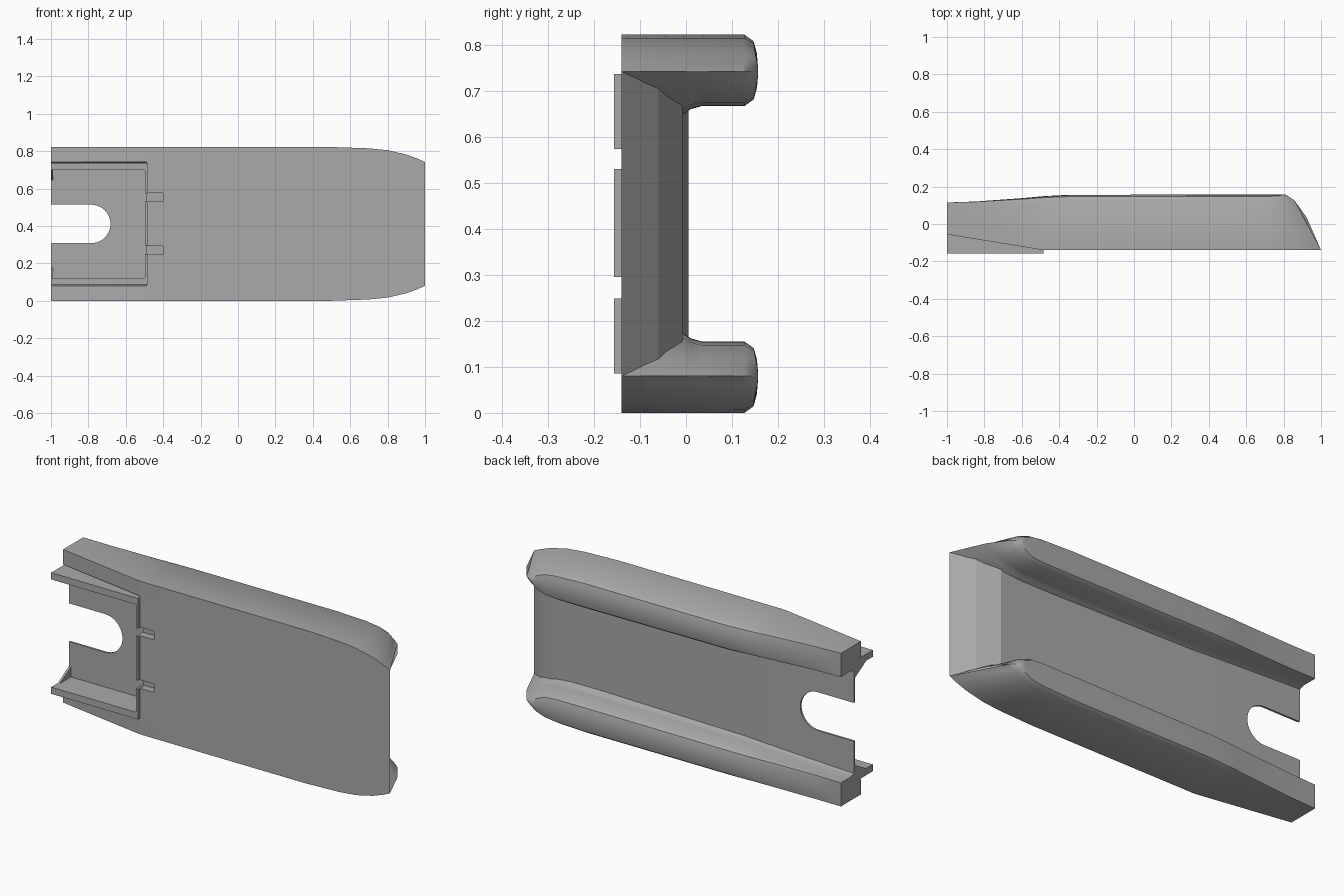
import bpy, bmesh, math
from mathutils import Vector

if "Cube" in bpy.data.objects:
    bpy.data.objects.remove(bpy.data.objects["Cube"])

MID = 0.411  # height of the symmetry plane

grey = bpy.data.materials.new("plain grey")
grey.use_nodes = True
grey.diffuse_color = (0.4, 0.4, 0.4, 1)
grey.node_tree.nodes["Principled BSDF"].inputs["Base Color"].default_value = (0.4, 0.4, 0.4, 1)


def finish(name, bm, mirror=False, smooth=False):
    """Turn a bmesh, built around the symmetry plane, into an object."""
    bmesh.ops.remove_doubles(bm, verts=bm.verts, dist=0.0005)
    bmesh.ops.recalc_face_normals(bm, faces=bm.faces)
    mesh = bpy.data.meshes.new(name)
    bm.to_mesh(mesh)
    bm.free()
    mesh.materials.append(grey)
    obj = bpy.data.objects.new(name, mesh)
    obj.location.z = MID
    bpy.context.collection.objects.link(obj)
    if mirror:
        mod = obj.modifiers.new("mirror", 'MIRROR')
        mod.use_axis = (False, False, True)
        mod.use_mirror_merge = False
    if smooth:
        bpy.ops.object.select_all(action='DESELECT')
        obj.select_set(True)
        bpy.context.view_layer.objects.active = obj
        bpy.ops.object.shade_smooth_by_angle(angle=math.radians(35))
    return obj


def prism(name, points, direction, mirror=False):
    """Extrude a flat outline along a direction."""
    bm = bmesh.new()
    face = bm.faces.new([bm.verts.new(p) for p in points])
    ext = bmesh.ops.extrude_face_region(bm, geom=[face])
    verts = [g for g in ext["geom"] if isinstance(g, bmesh.types.BMVert)]
    bmesh.ops.translate(bm, vec=Vector(direction), verts=verts)
    return finish(name, bm, mirror)


def box(name, x, y, z, mirror=False):
    z0, z1 = z[0] - MID, z[1] - MID
    outline = [(x[0], y[0], z0), (x[1], y[0], z0), (x[1], y[1], z0), (x[0], y[1], z0)]
    return prism(name, outline, (0, 0, z1 - z0), mirror)


def rail_section(s, front, back, inner, outer, buried, rnd):
    """Cross-section of the upper rail, raked backwards near the bow."""
    w = (outer - inner) / 0.153
    r = rnd * w
    mid = (inner + outer) / 2
    pts = [(front, outer), (front, 0.742), (buried, 0.742 - 0.02 * w),
           (buried, inner - 0.022 * w), (-0.005, inner - 0.018 * w),
           (0.01, inner - 0.007 * w), (0.035, inner), (back - 0.03, inner),
           (back - 0.01 * r, inner + 0.014 * r), (back - 0.003 * r, inner + 0.04 * r),
           (back, mid), (back - 0.003 * r, outer - 0.04 * r),
           (back - 0.01 * r, outer - 0.014 * r), (back - 0.03, outer)]
    rake = max(0, (s - 0.5) / 0.5) ** 2
    ring = []
    for y, z in pts:
        t = (y + 0.14) / 0.297
        ring.append((s - rake * (0.13 * t + 0.06 * t ** 8), y, z - MID))
    return ring


# Side rails: station, front, back, inner, outer, buried depth, rounding
stations = [
    (-1.0, -0.055, 0.115, 0.695, 0.822, -0.004, 0),
    (-0.85, -0.08, 0.12, 0.69, 0.822, -0.004, 0.2),
    (-0.6, -0.121, 0.138, 0.68, 0.822, -0.004, 0.6),
    (-0.49, -0.139, 0.148, 0.675, 0.822, -0.004, 0.8),
    (-0.48, -0.14, 0.149, 0.675, 0.822, -0.02, 0.8),
    (-0.35, -0.14, 0.156, 0.67, 0.822, -0.02, 1),
    (0.5, -0.14, 0.157, 0.667, 0.822, -0.02, 1),
    (0.7, -0.14, 0.157, 0.668, 0.815, -0.04, 1),
    (0.8, -0.14, 0.157, 0.675, 0.805, -0.06, 1),
    (0.9, -0.14, 0.157, 0.7, 0.782, -0.1, 1),
    (0.96, -0.14, 0.157, 0.723, 0.76, -0.12, 1),
    (1.0, -0.14, 0.157, 0.742, 0.742, -0.14, 1)]
bm = bmesh.new()
rings = [[bm.verts.new(p) for p in rail_section(*st)] for st in stations]
for a, b in zip(rings, rings[1:]):
    for i in range(len(a)):
        j = (i + 1) % len(a)
        bm.faces.new((a[i], a[j], b[j], b[i]))
bm.faces.new(rings[0])
finish("side_rails", bm, mirror=True, smooth=True)

# Central web with a sloping bow ramp
half = 0.742 - MID
profile = [(-0.49, -0.14), (1, -0.14), (0.905, -0.06), (0.8, -0.008), (-0.49, 0.005)]
web = prism("central_web", [(x, y, -half) for x, y in profile], (0, 0, 2 * half))

# Clip grooves cut in the front of the web
cutter = box("groove_cutter", (-0.55, -0.4), (-0.2, -0.1), (0.53, 0.575), mirror=True)
cutter.hide_render = True
cutter.hide_viewport = True
cut = web.modifiers.new("grooves", 'BOOLEAN')
cut.operation = 'DIFFERENCE'
cut.object = cutter

# Thin pocket floor with a round-ended slot
slot = 0.103
arc = [(-0.785 + slot * math.cos(a), slot * math.sin(a))
       for a in (math.pi / 2 - math.pi * i / 20 for i in range(21))]
outline = [(-1, 0.31), (-1, slot)] + arc + [(-1, -slot), (-1, -0.31), (-0.485, -0.31), (-0.485, 0.31)]
prism("pocket_floor", [(x, -0.006, z) for x, z in outline], (0, 0.011, 0))

# Pocket flanges, end lip and corner gussets
box("pocket_flanges", (-1, -0.485), (-0.157, 0), (0.7, 0.736), mirror=True)
box("outer_lips", (-0.497, -0.485), (-0.157, -0.1), (0.573, 0.71), mirror=True)
box("middle_lip", (-0.497, -0.485), (-0.157, -0.1), (0.295, 0.53))
gusset = [(-0.1, 0.7), (-0.005, 0.7), (-0.005, 0.645)]
prism("corner_gussets", [(-1, y, z - MID) for y, z in gusset], (0.012, 0, 0), mirror=True)
